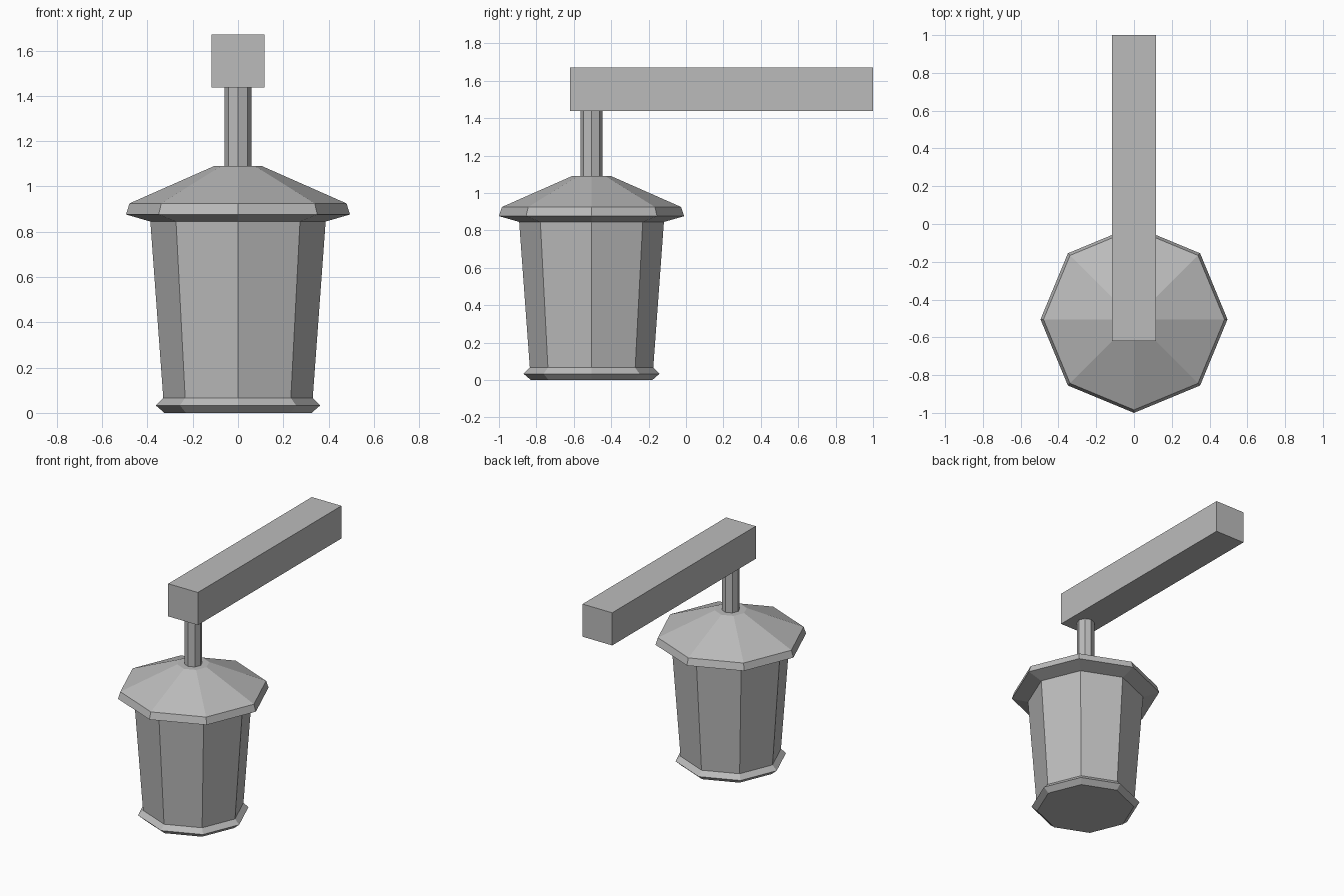
import bpy
import bmesh
from math import cos, sin, tau

SIDES = 8
LAMP_Y = -0.505

cube = bpy.data.objects.get("Cube")
if cube:
    bpy.data.objects.remove(cube, do_unlink=True)

# Single plain grey
grey = bpy.data.materials.new("plain_grey")
grey.use_nodes = True
colour = (0.5, 0.5, 0.5, 1)
grey.diffuse_color = colour
grey.node_tree.nodes["Principled BSDF"].inputs["Base Color"].default_value = colour


def finish(name, bm):
    bmesh.ops.recalc_face_normals(bm, faces=bm.faces)
    mesh = bpy.data.meshes.new(name)
    bm.to_mesh(mesh)
    bm.free()
    mesh.materials.append(grey)
    obj = bpy.data.objects.new(name, mesh)
    bpy.context.collection.objects.link(obj)
    return obj


def turned(name, profile):
    """Closed eight-sided solid from (radius, height) pairs, corner facing front."""
    bm = bmesh.new()
    rings = [[bm.verts.new((r * cos(tau * i / SIDES), r * sin(tau * i / SIDES), z))
              for i in range(SIDES)] for r, z in profile]
    for low, high in zip(rings, rings[1:]):
        for i in range(SIDES):
            j = (i + 1) % SIDES
            bm.faces.new((low[i], low[j], high[j], high[i]))
    bm.faces.new(rings[0])
    bm.faces.new(rings[-1])
    obj = finish(name, bm)
    obj.location.y = LAMP_Y
    return obj


def box(name, low, high):
    bm = bmesh.new()
    bmesh.ops.create_cube(bm, size=1)
    for v in bm.verts:
        v.co = [(a + b) / 2 + c * (b - a) for a, b, c in zip(low, high, v.co)]
    return finish(name, bm)


# Lantern, from the bottom up
turned("base_rim", [(0.325, 0), (0.363, 0.033), (0.33, 0.066)])
turned("lantern_body", [(0.33, 0.066), (0.387, 0.845)])
turned("roof", [(0.387, 0.845), (0.495, 0.876), (0.479, 0.925), (0.105, 1.09)])

# Hanging rod and the beam that carries it
turned("hanging_rod", [(0.059, 1.08), (0.059, 1.45)])
box("support_beam", (-0.117, -0.62, 1.437), (0.117, 1, 1.67))
